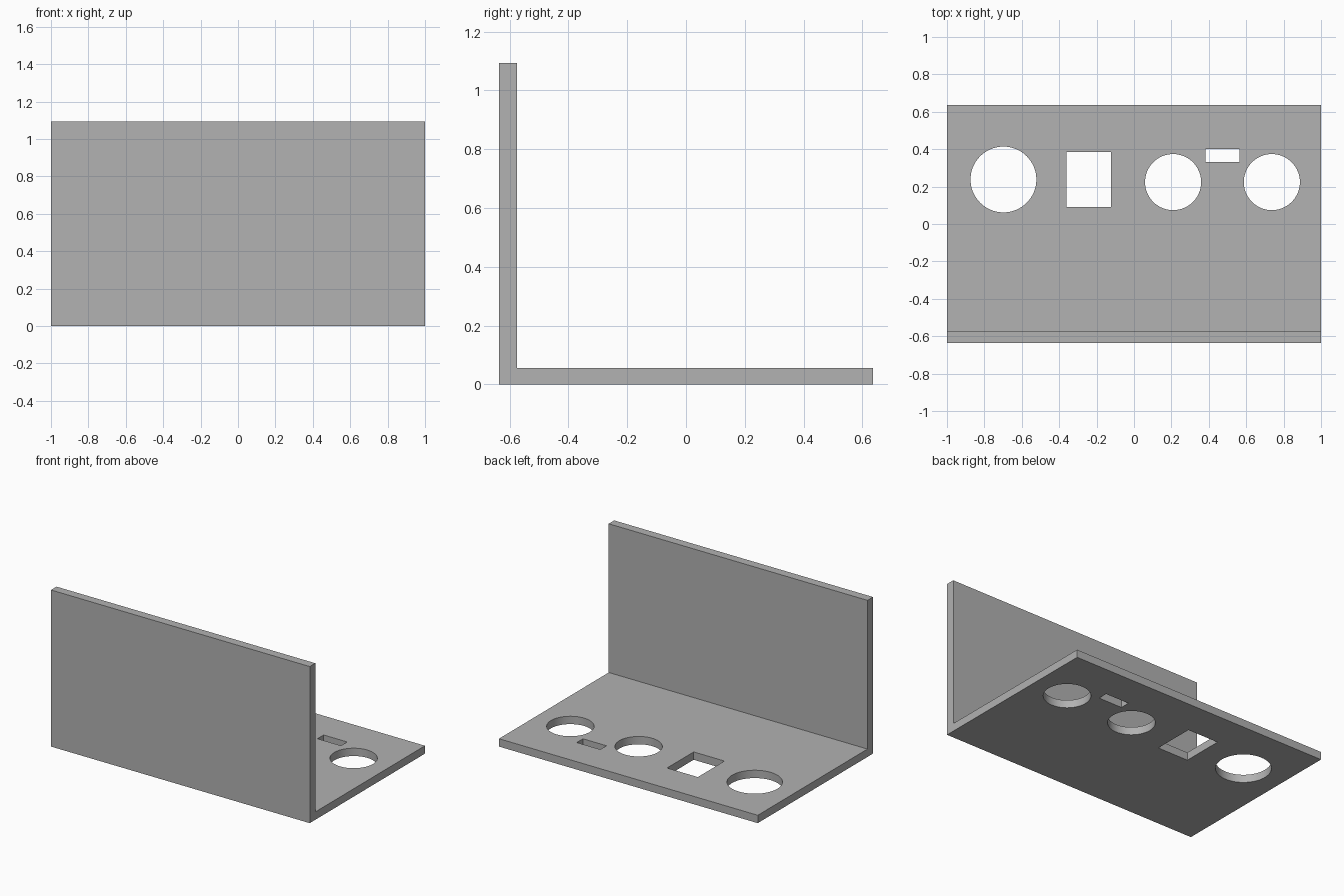
import bpy
import bmesh

if "Cube" in bpy.data.objects:
    bpy.data.objects.remove(bpy.data.objects["Cube"])

HALF_X, HALF_Y, HEIGHT = 1.0, 0.636, 1.094
BASE_T, WALL_T = 0.055, 0.061

grey = bpy.data.materials.new("plain grey")
grey.use_nodes = True
colour = (0.445, 0.445, 0.445, 1)
grey.diffuse_color = colour
grey.node_tree.nodes["Principled BSDF"].inputs["Base Color"].default_value = colour


def extrude_profile(name, points, offset):
    """Extrude a closed outline along offset into a solid object."""
    bm = bmesh.new()
    face = bm.faces.new([bm.verts.new(p) for p in points])
    new = bmesh.ops.extrude_face_region(bm, geom=[face])["geom"]
    verts = [g for g in new if isinstance(g, bmesh.types.BMVert)]
    bmesh.ops.translate(bm, verts=verts, vec=offset)
    bmesh.ops.recalc_face_normals(bm, faces=bm.faces)
    mesh = bpy.data.meshes.new(name)
    bm.to_mesh(mesh)
    bm.free()
    mesh.materials.append(grey)
    obj = bpy.data.objects.new(name, mesh)
    bpy.context.collection.objects.link(obj)
    return obj


# L-shaped bracket: upright front wall and base plate in one piece
inner_y = -HALF_Y + WALL_T
outline = [(-HALF_Y, 0), (HALF_Y, 0), (HALF_Y, BASE_T),
           (inner_y, BASE_T), (inner_y, HEIGHT), (-HALF_Y, HEIGHT)]
bracket = extrude_profile("bracket", [(-HALF_X, y, z) for y, z in outline],
                          (2 * HALF_X, 0, 0))


def cut(cutter):
    """Subtract the cutter from the bracket, then discard it."""
    cutter.hide_render = True
    mod = bracket.modifiers.new("hole", "BOOLEAN")
    mod.operation = "DIFFERENCE"
    mod.solver = "EXACT"
    mod.object = cutter
    bpy.context.view_layer.objects.active = bracket
    bpy.ops.object.modifier_apply(modifier=mod.name)
    bpy.data.objects.remove(cutter)


# Round holes: x, y, radius
for x, y, r in [(-0.698, 0.238, 0.176), (0.209, 0.224, 0.15), (0.737, 0.224, 0.15)]:
    bpy.ops.mesh.primitive_cylinder_add(vertices=64, radius=r, depth=0.3,
                                        location=(x, y, 0))
    cut(bpy.context.object)

# Rectangular window and narrow slot: x range, y range
for x0, x1, y0, y1 in [(-0.361, -0.123, 0.091, 0.385), (0.382, 0.564, 0.332, 0.4)]:
    corners = [(x0, y0), (x1, y0), (x1, y1), (x0, y1)]
    cut(extrude_profile("hole_cutter", [(x, y, -0.15) for x, y in corners],
                        (0, 0, 0.3)))

# Keep one material and smooth only the round hole walls
bracket.data.materials.clear()
bracket.data.materials.append(grey)
for poly in bracket.data.polygons:
    poly.material_index = 0
bpy.ops.object.select_all(action="DESELECT")
bracket.select_set(True)
bpy.context.view_layer.objects.active = bracket
bpy.ops.object.shade_smooth_by_angle(angle=0.5)
